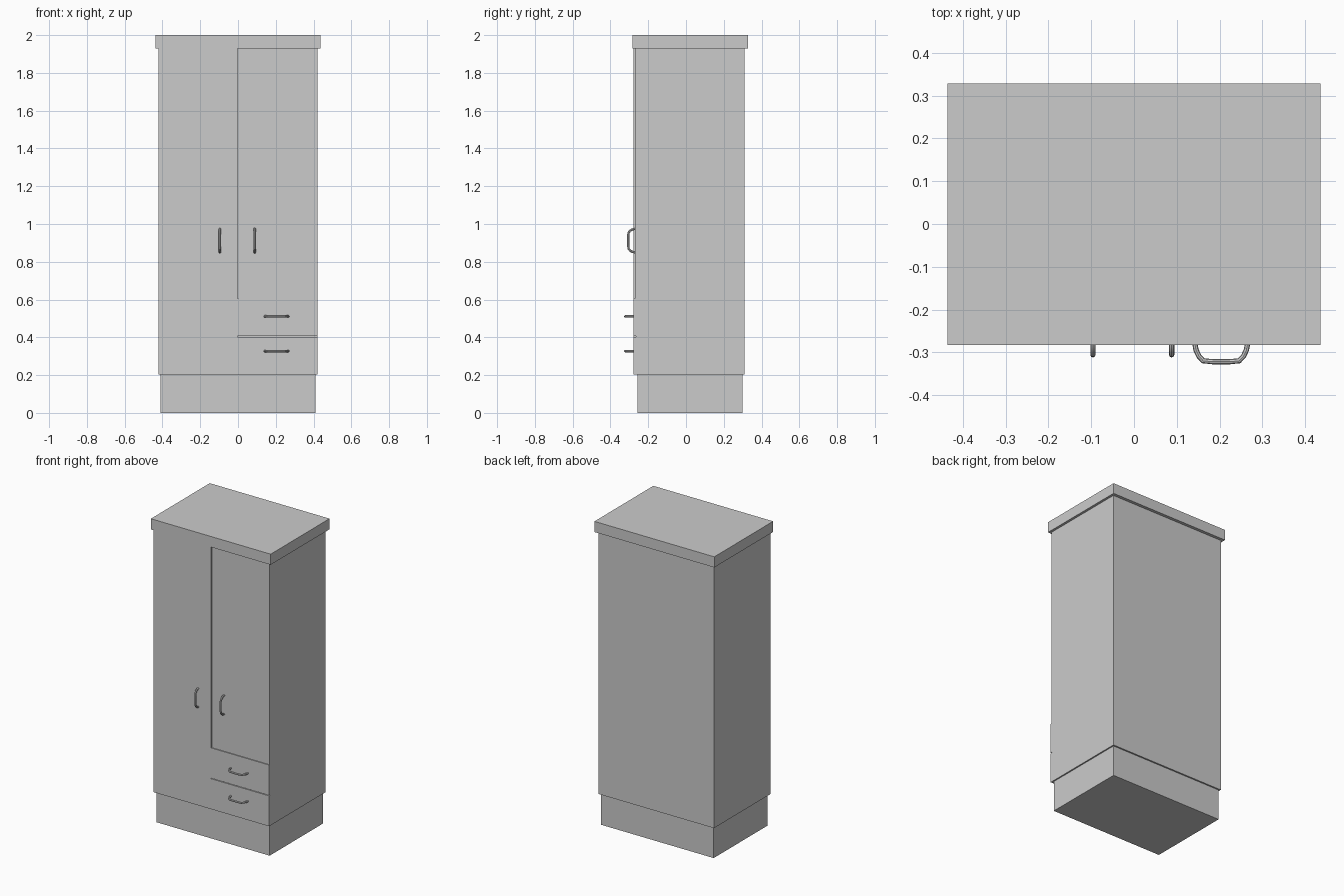
import bpy
from mathutils import Vector

if "Cube" in bpy.data.objects:
    bpy.data.objects.remove(bpy.data.objects["Cube"])


def box(name, x0, x1, y0, y1, z0, z1):
    bpy.ops.mesh.primitive_cube_add(size=1, location=((x0 + x1) / 2, (y0 + y1) / 2, (z0 + z1) / 2))
    ob = bpy.context.object
    ob.name = name
    ob.scale = (x1 - x0, y1 - y0, z1 - z0)
    bpy.ops.object.transform_apply(location=False, rotation=False, scale=True)
    return ob


def handle(name, centre, along, depth):
    # bow-shaped round bar, mirrored about its middle
    half = [(0.063, 0), (0.059, 0.45), (0.052, 0.75), (0.042, 0.96), (0.020, 1.0)]
    path = [(-s, d) for s, d in half] + [(s, d) for s, d in reversed(half)]
    cu = bpy.data.curves.new(name, 'CURVE')
    cu.dimensions = '3D'
    cu.bevel_depth = 0.0062
    cu.bevel_resolution = 2
    cu.use_fill_caps = True
    sp = cu.splines.new('POLY')
    sp.points.add(len(path) - 1)
    for p, (s, d) in zip(sp.points, path):
        co = Vector(along) * s + Vector((0, -d * depth, 0))
        p.co = (*co, 1)
    ob = bpy.data.objects.new(name, cu)
    ob.location = centre
    bpy.context.collection.objects.link(ob)
    bpy.ops.object.select_all(action='DESELECT')
    ob.select_set(True)
    bpy.context.view_layer.objects.active = ob
    bpy.ops.object.convert(target='MESH')
    bpy.ops.object.shade_smooth_by_angle()


W = 0.42            # half width of the body
FRONT = -0.277      # face of the left door and drawers
INNER = -0.266      # front of the carcass

# Plinth, carcass and cornice
box("plinth", -0.411, 0.411, -0.258, 0.299, 0, 0.205)
box("carcass", -W, W, INNER, 0.309, 0.203, 1.93)
box("cornice", -0.436, 0.436, -0.283, 0.329, 1.93, 2.0)

# Full-height left door, shorter recessed right door, two drawers
box("left_door", -W, -0.002, FRONT, INNER, 0.203, 1.93)
box("right_door", 0.002, W, -0.271, INNER, 0.606, 1.93)
box("upper_drawer", -0.002, W, FRONT, INNER, 0.407, 0.606)
box("lower_drawer", -0.002, W, FRONT, INNER, 0.203, 0.403)

# Handles
for side, x in (("left", -0.096), ("right", 0.088)):
    handle(side + "_door_handle", (x, -0.268, 0.912), (0, 0, 1), 0.038)
for level, z in (("upper", 0.511), ("lower", 0.327)):
    handle(level + "_drawer_handle", (0.204, -0.272, z), (1, 0, 0), 0.050)
